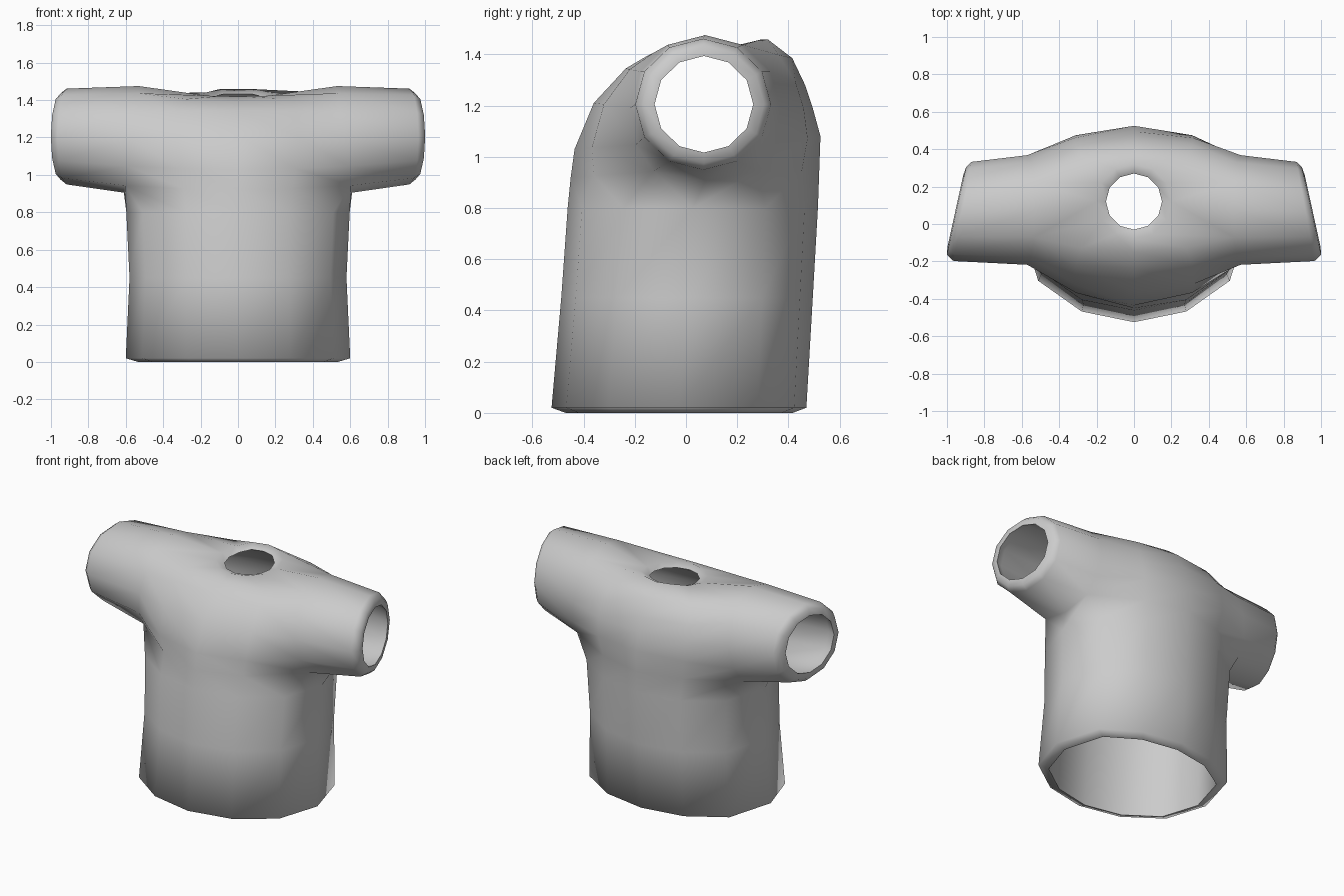
import bpy, bmesh, math
from mathutils import Vector

if "Cube" in bpy.data.objects:
    bpy.data.objects.remove(bpy.data.objects["Cube"])

N = 12
STEP = math.tau / N
THICK = 0.055

bm = bmesh.new()


def add(x, y, z):
    return bm.verts.new((x, y, z))


def power(v, p):
    return math.copysign(abs(v) ** p, v)


def bridge(a, b):
    for i in range(N):
        bm.faces.new((a[i], a[(i + 1) % N], b[(i + 1) % N], b[i]))


# Torso rings: z, half width, front y, back y, squareness of the back
rings = []
for z, rx, front, back, p in ((0.02, 0.6, -0.525, 0.47, 0.7),
                              (0.45, 0.58, -0.487, 0.495, 0.75),
                              (0.80, 0.597, -0.462, 0.515, 0.78)):
    cy, ry = (front + back) / 2, (back - front) / 2
    ring = []
    for c in range(N):
        s = math.sin(c * STEP)
        ring.append(add(rx * power(math.cos(c * STEP), 1.1),
                        cy + ry * power(s, p if s > 0 else 0.85), z))
    rings.append(ring)
for a, b in zip(rings, rings[1:]):
    bridge(a, b)
hem, chest = rings[0], rings[-1]


# Sleeves: rings start at the armpit and run round by the back
def sleeve_ring(side, cy, cz, ry, rz, x, slant, low=1.0):
    out = []
    for k in range(N):
        down = math.cos(k * STEP)
        y = cy + ry * power(math.sin(k * STEP), low if down > 0.01 else 1.0)
        out.append(add(side * (x(down) - slant * (y - cy)), y, cz - rz * down))
    return out


roots, cuffs = {}, {}
for side in (1, -1):
    root = sleeve_ring(side, 0.075, 1.19, 0.293, 0.285,
                       lambda d: 0.57 + 0.04 * d, 0.0, 0.55)
    end = sleeve_ring(side, 0.067, 1.205, 0.265, 0.256, lambda d: 0.917, 0.18)
    cuff = sleeve_ring(side, 0.07, 1.205, 0.235, 0.23, lambda d: 0.949, 0.22)
    bridge(root, end)
    bridge(end, cuff)
    roots[side], cuffs[side] = root, cuff

# Neck opening, raised at the back
neck = []
for c in range(N):
    s = math.sin(c * STEP)
    lift = 0.03 * max(0, min(1, 2 * s - 0.6)) + 0.008 * min(0, s)
    neck.append(add(0.2 * math.cos(c * STEP), 0.12 + 0.2 * s, 1.428 + lift))

# Chest and back panels between the sleeves: centre line y, z of each row
panels = {
    1: ((0.52, 0.94), (0.525, 1.08), (0.495, 1.19), (0.465, 1.28), (0.415, 1.385)),
    -1: ((-0.45, 0.92), (-0.435, 1.03), (-0.36, 1.21), (-0.235, 1.345), (-0.15, 1.395)),
}
half_x = (0.29, 0.31, 0.32, 0.31, 0.28)
for d, profile in panels.items():
    cols = [1, 2, 3, 4, 5] if d == 1 else [11, 10, 9, 8, 7]
    rows = [[chest[c] for c in cols]]
    for j, (y, z) in enumerate(profile, 1):
        k = j if d == 1 else N - j
        right, left = roots[1][k], roots[-1][k]
        my = right.co.y + 0.72 * (y - right.co.y)
        mz = right.co.z + 0.75 * (z - right.co.z)
        hx = half_x[j - 1]
        rows.append([right, add(hx, my, mz), add(0, y, z), add(-hx, my, mz), left])
    rows.append([neck[c] for c in cols])
    for a, b in zip(rows, rows[1:]):
        for i in range(4):
            bm.faces.new((a[i], a[i + 1], b[i + 1], b[i]))
    # Armpit and shoulder corners
    for side, i, c in ((1, 0, 0), (-1, 4, 6)):
        bm.faces.new((chest[c], rows[0][i], rows[1][i], roots[side][0]))
        bm.faces.new((rows[5][i], rows[6][i], neck[c], roots[side][6]))

bmesh.ops.recalc_face_normals(bm, faces=bm.faces[:])
bm.normal_update()
if rings[1][9].normal.y > 0:
    bmesh.ops.reverse_faces(bm, faces=bm.faces[:])
    bm.normal_update()

# Lining: inward copy of the cloth
outer_verts, outer_faces = bm.verts[:], bm.faces[:]
lining = {v: add(*(v.co - v.normal * THICK)) for v in outer_verts}
for f in outer_faces:
    bm.faces.new([lining[v] for v in reversed(f.verts)])


# Rims join cloth and lining round each opening
def rim(ring, scale, shift):
    centre = sum((v.co for v in ring), Vector()) / N
    for v in ring:
        lining[v].co = centre + (v.co - centre) * scale + Vector(shift)
    bridge(ring, [lining[v] for v in ring])


rim(hem, 0.89, (0, 0, -0.02))
rim(neck, 0.75, (0, 0, -0.02))
for side in (1, -1):
    rim(cuffs[side], 0.82, (side * 0.006, 0, 0))

bmesh.ops.recalc_face_normals(bm, faces=bm.faces[:])
mesh = bpy.data.meshes.new("shirt")
bm.to_mesh(mesh)
bm.free()
shirt = bpy.data.objects.new("shirt", mesh)
bpy.context.collection.objects.link(shirt)

cloth = bpy.data.materials.new("grey_cloth")
cloth.diffuse_color = (0.6, 0.6, 0.6, 1)
cloth.use_nodes = True
cloth.node_tree.nodes["Principled BSDF"].inputs["Base Color"].default_value = cloth.diffuse_color
mesh.materials.append(cloth)

bpy.context.view_layer.objects.active = shirt
shirt.select_set(True)
bpy.ops.object.shade_smooth_by_angle(angle=math.radians(85))
